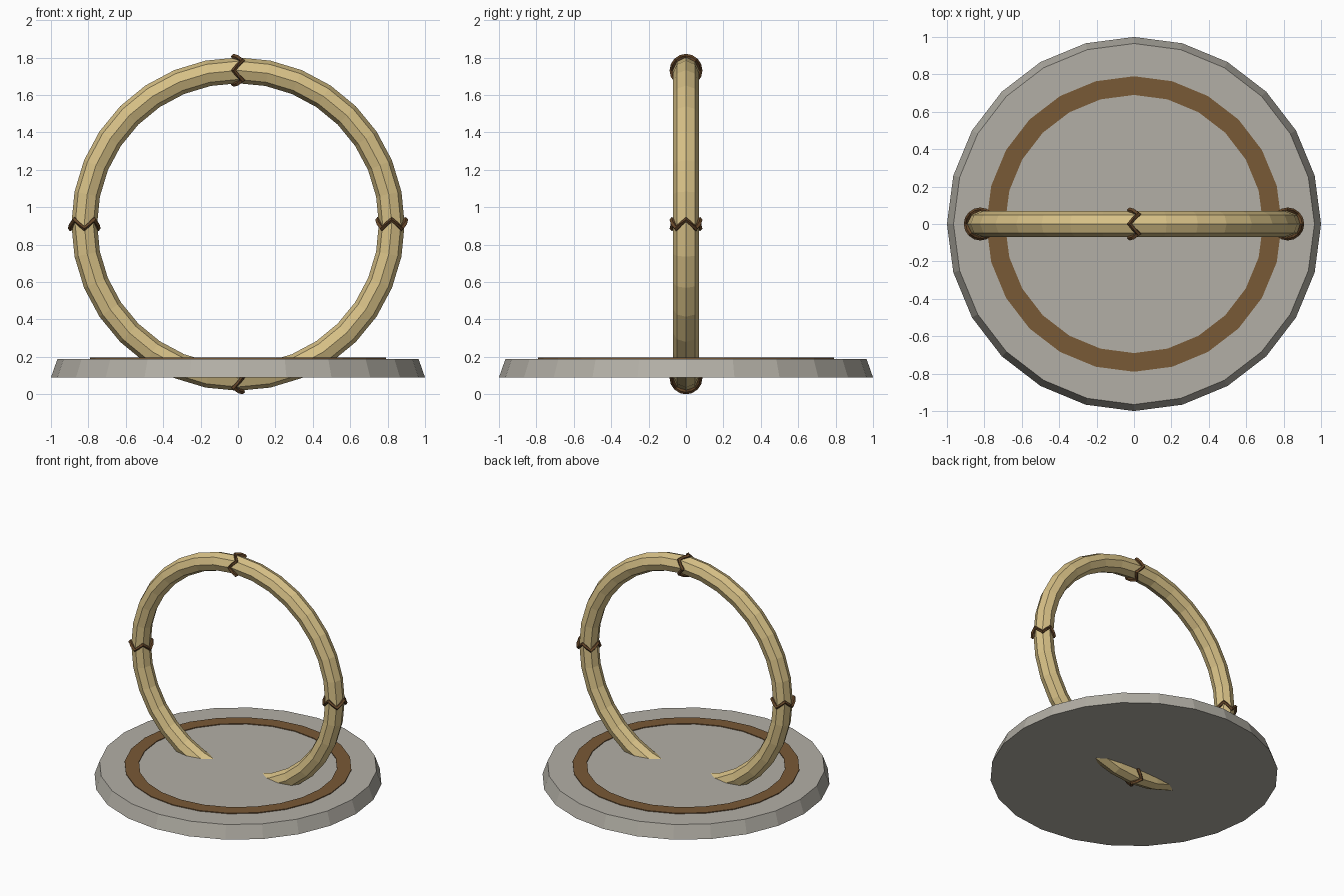
import bpy, bmesh
from math import cos, sin, pi, tau

cube = bpy.data.objects.get("Cube")
if cube:
    bpy.data.objects.remove(cube, do_unlink=True)


def material(name, rgb):
    m = bpy.data.materials.new(name)
    m.use_nodes = True
    m.diffuse_color = (*rgb, 1)
    m.node_tree.nodes["Principled BSDF"].inputs["Base Color"].default_value = (*rgb, 1)
    return m


STONE = material("grey stone", (0.45, 0.43, 0.38))
EARTH = material("brown inlay", (0.19, 0.10, 0.037))
WOOD = material("pale bamboo", (0.68, 0.53, 0.24))
ROPE = material("dark brown rope", (0.13, 0.062, 0.022))

CENTRE_Z = 0.91   # hoop centre height
HOOP_R = 0.822    # hoop centreline radius
TUBE_R = 0.069    # hoop thickness


def grid_object(name, mat, rows, cols, point, close_rows=True):
    """Mesh from a grid of points, wrapped around the columns and optionally the rows."""
    bm = bmesh.new()
    v = [[bm.verts.new(point(i, j)) for j in range(cols)] for i in range(rows)]
    for i in range(rows if close_rows else rows - 1):
        n = (i + 1) % rows
        for j in range(cols):
            k = (j + 1) % cols
            bm.faces.new((v[i][j], v[n][j], v[n][k], v[i][k]))
    if not close_rows:
        bm.faces.new(v[0])
        bm.faces.new(v[-1])
    bmesh.ops.recalc_face_normals(bm, faces=bm.faces)
    me = bpy.data.meshes.new(name)
    bm.to_mesh(me)
    bm.free()
    me.materials.append(mat)
    ob = bpy.data.objects.new(name, me)
    bpy.context.collection.objects.link(ob)
    return ob


def lathe(name, mat, profile, close):
    """Turn (radius, height) points around the z axis in 24 flat sides."""
    def point(i, j):
        r, z = profile[i]
        a = tau * j / 24
        return (r * cos(a), r * sin(a), z)
    return grid_object(name, mat, len(profile), 24, point, close)


def hoop_point(around, side, radius, shift=0.0):
    """Point on the hoop tube; shift slides it along the hoop."""
    r = HOOP_R + radius * cos(side)
    x = r * cos(around) - shift * sin(around)
    z = r * sin(around) + shift * cos(around)
    return (x, radius * sin(side), CENTRE_Z + z)


# Tapered base plate and its inlaid band
lathe("base_plate", STONE, [(1.0, 0.09), (0.965, 0.19)], False)
lathe("inlay_band", EARTH, [(0.69, 0.185), (0.79, 0.185), (0.79, 0.196), (0.69, 0.196)], True)

# Eight-sided standing hoop
grid_object("hoop", WOOD, 32, 8,
            lambda i, j: hoop_point(tau * i / 32, tau * j / 8, TUBE_R))

# Zigzag rope bindings at the four quarters
for n, label in enumerate(("left", "top", "right", "bottom")):
    def rope_point(i, j, around=n * pi / 2):
        side = tau * i / 16
        a = tau * j / 5
        return hoop_point(around, side, TUBE_R + 0.003 + 0.016 * cos(a),
                          0.024 * cos(4 * side) + 0.014 * sin(a))
    grid_object(label + "_binding", ROPE, 16, 5, rope_point)
